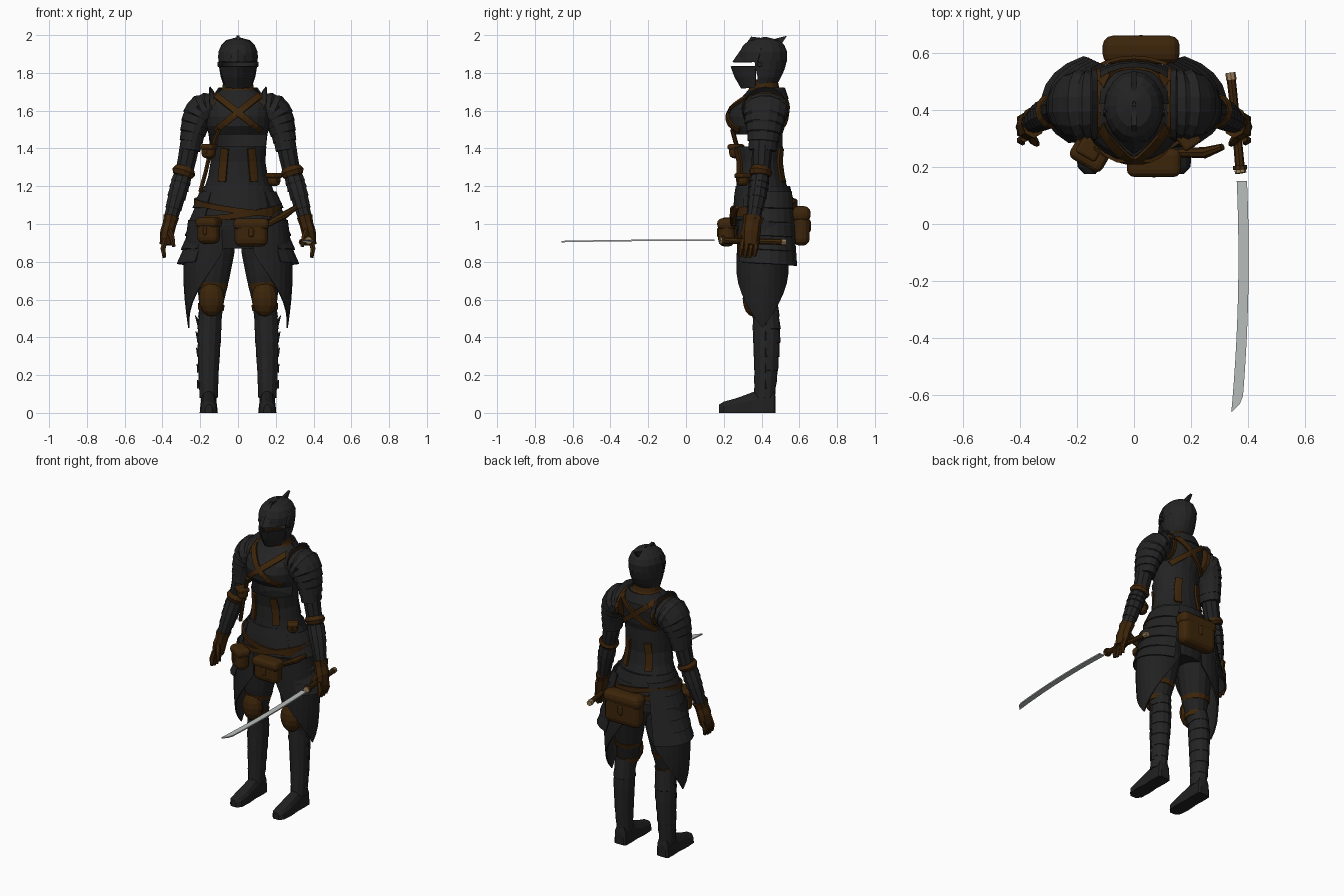
import bpy, bmesh
from math import sin, cos, pi, radians, sqrt
from mathutils import Vector

if "Cube" in bpy.data.objects:
    bpy.data.objects.remove(bpy.data.objects["Cube"])


def material(name, rgb):
    m = bpy.data.materials.new(name)
    m.use_nodes = True
    m.diffuse_color = (*rgb, 1)
    m.node_tree.nodes["Principled BSDF"].inputs["Base Color"].default_value = (*rgb, 1)
    return m


PLATE = material("blackened plate", (.017, .017, .0175))
CLOTH = material("black cloth", (.015, .015, .015))
LEATHER = material("brown leather", (.046, .018, .003))
STEEL = material("blade steel", (.48, .51, .5))
TAN = material("tan fitting", (.3, .2, .1))
SIDES = ((1, "left"), (-1, "right"))


def surf(name, f, nu, nv, mat, wrap=False, caps=False, thick=0, s=1):
    """Grid surface f(u, v), mirrored in x when s is -1."""
    bm = bmesh.new()
    rows = []
    for j in range(nv + 1):
        row = [f(i / nu, j / nv) for i in range(nu if wrap else nu + 1)]
        rows.append([bm.verts.new((p[0] * s, p[1], p[2])) for p in row])
    for a, b in zip(rows, rows[1:]):
        n = len(a)
        for i in range(n if wrap else n - 1):
            k = (i + 1) % n
            bm.faces.new((a[i], a[k], b[k], b[i]))
    if caps:
        bm.faces.new(rows[0])
        bm.faces.new(rows[-1])
    bmesh.ops.remove_doubles(bm, verts=bm.verts, dist=1e-5)
    bmesh.ops.recalc_face_normals(bm, faces=bm.faces)
    me = bpy.data.meshes.new(name)
    bm.to_mesh(me)
    bm.free()
    ob = bpy.data.objects.new(name, me)
    bpy.context.collection.objects.link(ob)
    me.materials.append(mat)
    if thick:
        mod = ob.modifiers.new("thickness", 'SOLIDIFY')
        mod.thickness, mod.offset = thick, 0
    return ob


def blend(rows, t):
    """Linear interpolation along a list of tuples."""
    x = min(max(t, 0), 1) * (len(rows) - 1)
    i = min(int(x), len(rows) - 2)
    return [a + (b - a) * (x - i) for a, b in zip(rows[i], rows[i + 1])]


def loft(name, rows, mat, n=20, caps=False, thick=.008, a0=0, a1=360):
    """Rows are (z, rx, cy, ry); angle 0 is +x and 90 is the back."""
    def f(u, v):
        z, rx, cy, ry = rows[round(v * (len(rows) - 1))]
        a = radians(a0 + (a1 - a0) * u)
        return rx * cos(a), cy + ry * sin(a), z
    return surf(name, f, n, len(rows) - 1, mat, a1 - a0 == 360, caps, 0 if caps else thick)


def tube(name, path, mat, n=10, wide=1, caps=True, s=1, ref=(0, 1, 0)):
    """Path rows are (x, y, z, radius)."""
    pts = [Vector(p[:3]) for p in path]

    def f(u, v):
        i = round(v * (len(path) - 1))
        d = (pts[min(i + 1, len(pts) - 1)] - pts[max(i - 1, 0)]).normalized()
        side = Vector(ref)
        side = (side - d * side.dot(d)).normalized()
        a = 2 * pi * u
        return pts[i] + path[i][3] * (side * cos(a) * wide + d.cross(side) * sin(a))
    return surf(name, f, n, len(path) - 1, mat, True, caps, 0, s)


def lames(name, path, count, mat, flare=1.1, **kw):
    """Overlapping plates stepped along a limb."""
    steps = []
    for k in range(count):
        for t, g in ((k, 1), (k + 1, flare)):
            x, y, z, r = blend(path, t / count)
            steps.append((x, y, z, r * g))
    return tube(name, steps, mat, **kw)


def pouch(name, loc, size, turn=0):
    """Rounded bag with an overhanging flap and a clasp."""
    for part, dz, sc in (("bag", 0, (.94, .9, 1)), ("flap", .3, (1, 1, .4)), ("clasp", 0, (.16, 1.04, .35))):
        bpy.ops.mesh.primitive_cube_add(size=1, location=(loc[0], loc[1], loc[2] + dz * size[2]),
                                        rotation=(0, 0, radians(turn)))
        ob = bpy.context.object
        ob.name = name + "_" + part
        ob.scale = [a * b for a, b in zip(size, sc)]
        bpy.ops.object.transform_apply(location=False, rotation=False)
        ob.data.materials.append(LEATHER)
        b = ob.modifiers.new("round", 'BEVEL')
        b.width, b.segments = min(ob.dimensions) * .42, 3


# Torso
CHEST = [(1.475, .155, .385, .125), (1.52, .17, .375, .15), (1.57, .175, .375, .155),
         (1.62, .18, .39, .147), (1.67, .165, .415, .12), (1.71, .09, .415, .085)]
CORSET = [(1.17, .185, .405, .14), (1.25, .158, .395, .125), (1.33, .145, .39, .118), (1.41, .15, .385, .128)]
HIPS = [(.87, .17, .41, .12), (.97, .215, .415, .145), (1.08, .21, .412, .15), (1.2, .178, .405, .137)]
loft("chest_plate", CHEST, PLATE, thick=0)
loft("corset", CORSET, PLATE, thick=0)
loft("back_panel", [(1.4, .148, .385, .126), (1.48, .157, .385, .127)], PLATE, thick=0, a0=-15, a1=195)
loft("hip_skirt", HIPS, CLOTH, caps=True)
loft("collar", [(1.685, .1, .415, .095), (1.72, .08, .415, .075), (1.765, .072, .41, .07)], LEATHER)
loft("gorget_back", [(1.66, .14, .42, .12), (1.72, .1, .42, .1)], PLATE, a0=0, a1=180)
for k in range(3):
    z = 1.2 - k * .055
    loft("waist_lame_%d" % k, [(z, .175 + k * .016, .407, .14 + k * .006),
                               (z - .065, .2 + k * .014, .41, .153 + k * .005)], PLATE, n=24)


def strap(name, ends, rows, front, width=.032, out=.008):
    """Leather ribbon laid over a lofted body between two (x, z) points."""
    (x0, z0), (x1, z1) = ends
    ln = sqrt((x1 - x0) ** 2 + (z1 - z0) ** 2)
    nx, nz = -(z1 - z0) / ln, (x1 - x0) / ln

    def f(u, v):
        o = (u - .5) * width
        x, z = x0 + (x1 - x0) * v + nx * o, z0 + (z1 - z0) * v + nz * o
        i = 0
        while i < len(rows) - 2 and z > rows[i + 1][0]:
            i += 1
        t = (z - rows[i][0]) / (rows[i + 1][0] - rows[i][0])
        _, rx, cy, ry = [a + (b - a) * t for a, b in zip(rows[i], rows[i + 1])]
        k = sqrt(max(0, 1 - (x / rx) ** 2))
        return x, cy + (-1 if front else 1) * (ry * k + out), z
    surf(name, f, 2, 10, LEATHER, thick=.012)


for front, tag in ((True, "front"), (False, "back")):
    for s, side in SIDES:
        strap("cross_strap_%s_%s" % (tag, side), ((s * .115, 1.68), (s * -.12, 1.495)), CHEST, front)
        strap("corset_strap_%s_%s" % (tag, side), ((s * .07, 1.4), (s * .085, 1.225)), CORSET, front, .04)

# Belts slung round the hips
for k, (z, tilt) in enumerate(((1.065, .03), (1.09, -.03))):
    surf("belt_%d" % k, lambda u, v: (.226 * cos(2 * pi * u), .412 + .172 * sin(2 * pi * u),
         z + tilt * cos(2 * pi * u) + .02 * sin(2 * pi * u) + .03 * (v - .5)), 28, 1, LEATHER, wrap=True, thick=.012)
pouch("front_pouch", (.07, .215, .955), (.19, .1, .15))
pouch("hip_pouch", (-.155, .245, .965), (.13, .09, .14), -30)
pouch("back_pouch", (.025, .61, .99), (.27, .1, .21))
pouch("chest_pouch", (-.155, .265, 1.385), (.08, .07, .075), -30)
pouch("waist_pouch", (.19, .3, 1.235), (.07, .07, .07), 35)
tube("side_strap", [(-.1, .245, 1.5, .012), (-.15, .28, 1.37, .012), (-.17, .29, 1.28, .012),
                    (-.2, .31, 1.17, .012)], LEATHER, 6)
tube("dagger_sheath", [(.16, .25, 1.0, .016), (.25, .25, 1.05, .02), (.31, .27, 1.09, .012)], LEATHER, 8)

# Helmet: skull, open eye slit and pointed visor
loft("helmet_skull", [(1.86, .099, .405, .125), (1.91, .1, .41, .122), (1.945, .085, .412, .105),
                      (1.97, .06, .415, .075), (1.985, .005, .42, .01)], PLATE, 16)
loft("helmet_nape", [(1.735, .072, .405, .07), (1.78, .088, .41, .09), (1.82, .095, .408, .11),
                     (1.865, .099, .405, .125)], PLATE, 12, a0=-20, a1=200)


def visor(name, rows):
    def f(u, v):
        z, rx, cy, ry = blend(rows, v)
        a = pi * (u - .5)
        return rx * sin(a), cy - ry * (1 - abs(sin(a)) ** 1.5), z
    surf(name, f, 12, len(rows) - 1, PLATE, thick=.008)


visor("visor_jaw", [(1.72, .062, .37, .075), (1.78, .08, .37, .11), (1.835, .092, .37, .13)])
visor("visor_brow", [(1.857, .1, .38, .13), (1.89, .102, .39, .118), (1.93, .093, .4, .1)])
TIPS = [(.315, 1.95), (.345, 1.992), (.4, 1.985), (.47, 1.98), (.535, 1.997)]
surf("helmet_crest", lambda u, v: (0, *[p + (q - p) * u for p, q in zip((.34 + .15 * v, 1.93), blend(TIPS, v))]),
     1, 8, PLATE, thick=.018)

for s, side in SIDES:
    # Visor pivots and shoulder armour
    tube("visor_pivot_" + side, [(.09, .39, 1.845, .015), (.108, .39, 1.845, .012)], PLATE, 8, s=s)
    lames("pauldron_" + side, [(.135, .42, 1.61, .083), (.19, .42, 1.6, .09), (.222, .415, 1.545, .078),
          (.243, .41, 1.47, .063), (.255, .405, 1.39, .052)], 7, PLATE, 1.08, n=14, wide=1.3, s=s)
    tube("shoulder_trim_" + side, [(.118, .42, 1.605, .093), (.14, .42, 1.605, .095)], LEATHER, 14, 1.35, s=s)
    surf("shoulder_guard_" + side, lambda u, v: (.13 + .02 * v, .42 + .12 * cos(pi * u),
         1.63 + (.07 + .025 * v) * sin(pi * u)), 8, 1, PLATE, thick=.008, s=s)
    # Arms
    tube("upper_arm_" + side, [(.25, .405, 1.45, .055), (.268, .4, 1.35, .052), (.29, .395, 1.25, .047)],
         CLOTH, s=s)
    tube("elbow_band_" + side, [(.28, .4, 1.295, .053), (.287, .395, 1.275, .063), (.293, .393, 1.255, .053)],
         LEATHER, 12, s=s)
    lames("vambrace_" + side, [(.295, .39, 1.25, .05), (.318, .38, 1.17, .05), (.358, .355, 1.02, .035)],
          5, PLATE, 1.1, s=s)
    # Gloved hand
    tube("glove_" + side, [(.353, .357, 1.04, .042), (.362, .35, 1.0, .036), (.374, .345, .96, .038),
         (.383, .34, .89, .032)], LEATHER, 8, 1.35, s=s)
    for k in range(4):
        y = .376 - k * .025
        low = .82 + .006 * abs(k - 1.5)
        tube("finger_%d_%s" % (k, side), [(.384, y, .92, .015), (.397, y - .008, .87, .015),
             (.39, y - .016, low, .01)], LEATHER, 6, s=s)
    tube("thumb_" + side, [(.37, .32, .98, .016), (.35, .29, .93, .016), (.34, .28, .88, .01)], LEATHER, 6, s=s)

    # Tassets: flared plates over the hip
    for k in range(5):
        def tasset(u, v):
            t = (k + v * 1.15) / 5
            a = radians(-50 + 112 * u)
            r = .2 + .105 * t + .014 * v
            return r * cos(a) ** .8, .425 + (.15 + .03 * t) * sin(a), 1.17 - .36 * t - .02 * t * u
        surf("tasset_%d_%s" % (k, side), tasset, 8, 1, PLATE, thick=.008, s=s)

    # Coat tail tapering to a point
    def tail(u, v):
        q = 2 * u - 1
        a = radians(110 * q)
        hem = .45 + .4 * abs(q) ** 1.1
        z = 1.02 + (hem - 1.02) * v
        swell = sin(pi * min(1, (1.02 - z) / .57)) * .025
        return .132 + (.128 + swell) * cos(a), .405 + (.125 + swell * .4) * sin(a), z
    surf("coat_tail_" + side, tail, 16, 8, CLOTH, thick=.008, s=s)

    # Legs
    tube("thigh_" + side, [(.115, .42, .98, .105), (.122, .42, .85, .105), (.133, .41, .72, .09),
         (.142, .405, .58, .066), (.147, .42, .5, .062)], CLOTH, 14, s=s)
    tube("thigh_strap_" + side, [(.138, .41, .685, .088), (.14, .408, .655, .082)], LEATHER, 14, s=s)
    tube("knee_strap_" + side, [(.142, .405, .575, .073), (.144, .407, .545, .07)], LEATHER, 14, s=s)
    bpy.ops.mesh.primitive_uv_sphere_add(segments=12, ring_count=8, location=(s * .14, .355, .605))
    knee = bpy.context.object
    knee.name = "knee_cap_" + side
    knee.scale = (.068, .055, .095)
    knee.data.materials.append(LEATHER)
    lames("greave_" + side, [(.145, .42, .57, .058), (.152, .428, .42, .062), (.156, .425, .25, .054),
          (.156, .415, .08, .046)], 7, PLATE, 1.06, n=12, wide=1.15, s=s)
    for k in range(5):
        z = .5 - k * .085
        tube("greave_spur_%d_%s" % (k, side), [(.205, .42, z - .03, .012), (.226 - k * .003, .42, z + .015, .002)],
             PLATE, 4, s=s)

    # Boot
    SOLE = [(.475, .03, .08), (.465, .043, .13), (.41, .045, .135), (.35, .042, .11),
            (.27, .048, .08), (.2, .043, .06), (.175, .02, .045)]

    def boot(u, v):
        y, w, h = blend(SOLE, v)
        a = 2 * pi * u
        return .155 + w * cos(a), y, h * max(0, sin(a)) ** .6
    surf("boot_" + side, boot, 14, 6, CLOTH, True, True, s=s)

# Sword held level in the left hand


def blade(u, v):
    c = .378 + .036 * v - .055 * v * v
    w = .018 * (1 - 2 * (max(0, v - .93) / .07) ** 2)
    return c - .018 + (w + .018) * u, .15 - .81 * v, .915 - .008 * v * v


surf("sword_blade", blade, 1, 28, STEEL, thick=.008)
UP = (0, 0, 1)
tube("sword_grip", [(.34, .515, .905, .016), (.358, .35, .909, .015), (.372, .19, .912, .017)], LEATHER, 8, ref=UP)
tube("sword_guard", [(.371, .205, .912, .026), (.372, .19, .912, .026)], LEATHER, 10, ref=UP)
tube("sword_collar", [(.372, .19, .912, .02), (.374, .178, .913, .02)], TAN, 8, ref=UP)
tube("sword_pommel", [(.341, .505, .905, .019), (.338, .53, .904, .017)], TAN, 8, ref=UP)
